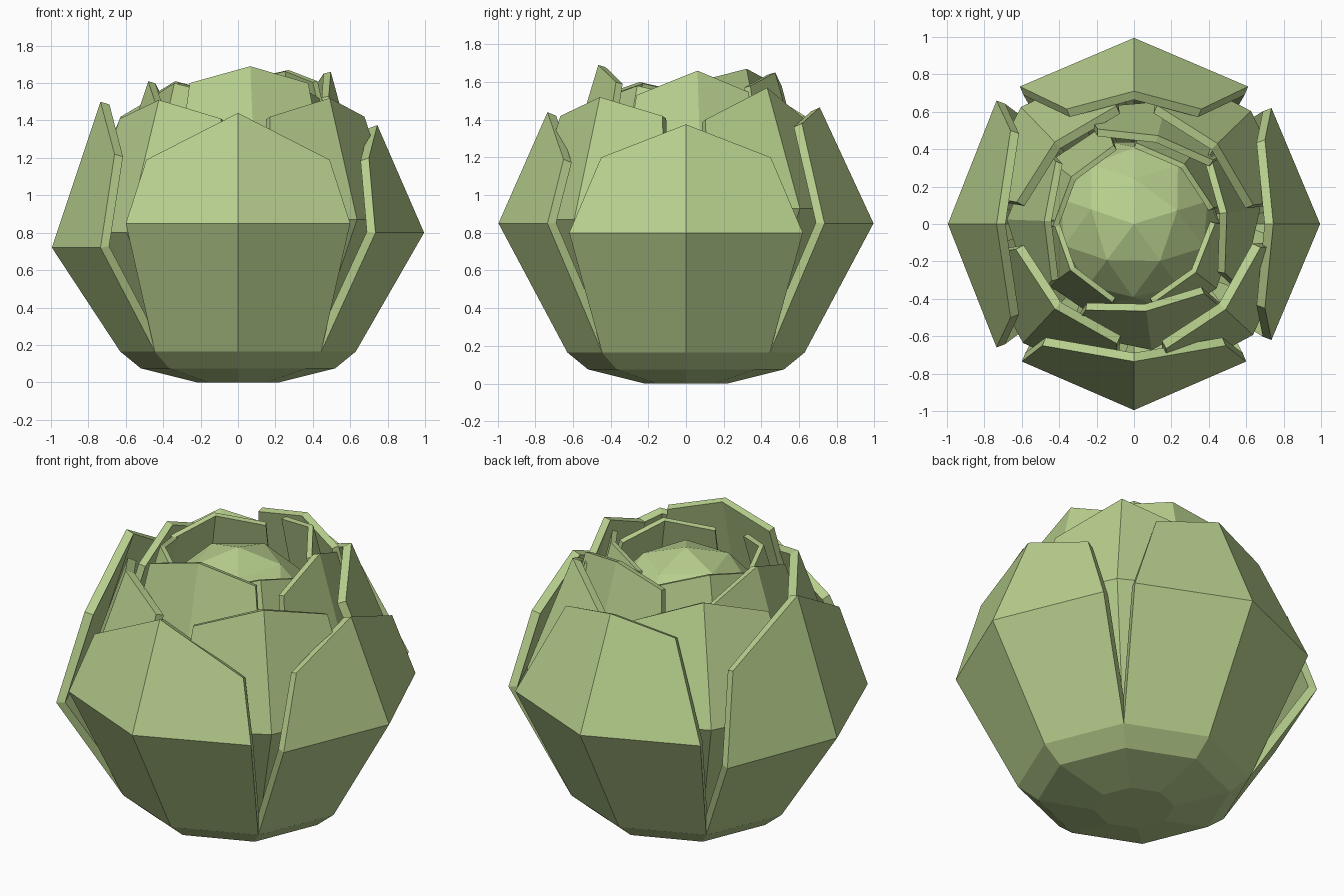
import bpy, bmesh, math
from mathutils import Vector, Matrix

if "Cube" in bpy.data.objects:
    bpy.data.objects.remove(bpy.data.objects["Cube"])

green = bpy.data.materials.new("leaf_green")
green.diffuse_color = (0.48, 0.63, 0.27, 1)
green.use_nodes = True
green.node_tree.nodes["Principled BSDF"].inputs["Base Color"].default_value = green.diffuse_color


def add_object(name, bm):
    bmesh.ops.recalc_face_normals(bm, faces=bm.faces)
    me = bpy.data.meshes.new(name)
    bm.to_mesh(me)
    bm.free()
    me.materials.append(green)
    ob = bpy.data.objects.new(name, me)
    bpy.context.collection.objects.link(ob)
    return ob


def leaf(name, angle, rows, thick=0.05):
    """Creased leaf; each row is (ridge r, ridge z, edge r, half width, edge z)."""
    bm = bmesh.new()
    rot = Matrix.Rotation(math.radians(angle), 3, 'Z')
    grid = []
    for r, z, er, w, ez in rows:
        pts = [(er, -w, ez), (r, 0, z), (er, w, ez)]
        grid.append([bm.verts.new(rot @ Vector(p)) for p in pts])
    for a, b in zip(grid, grid[1:]):
        for i in range(2):
            bm.faces.new((a[i], a[i + 1], b[i + 1], b[i]))
    me = bpy.data.meshes.new(name)
    bm.to_mesh(me)
    bm.free()
    me.materials.append(green)
    ob = bpy.data.objects.new(name, me)
    bpy.context.collection.objects.link(ob)
    m = ob.modifiers.new("thickness", 'SOLIDIFY')
    m.thickness = thick
    m.offset = -1


# Rounded eight-sided base
bm = bmesh.new()
rings = []
for r, z in ((0.22, 0.0), (0.52, 0.075), (0.63, 0.165)):
    rings.append([bm.verts.new((r * math.cos(i * math.pi / 4), r * math.sin(i * math.pi / 4), z))
                  for i in range(8)])
for a, b in zip(rings, rings[1:]):
    for i in range(8):
        j = (i + 1) % 8
        bm.faces.new((a[i], a[j], b[j], b[i]))
bm.faces.new(rings[0])
bm.faces.new(rings[-1])
add_object("base", bm)

# Outer leaves: angle, belly z, belly half width, tip r, tip z, corner (r, half width, z)
outer = [(-90, 0.85, 0.60, 0.735, 1.44, 0.65, 0.49, 1.19),
         (0, 0.80, 0.62, 0.745, 1.375, 0.70, 0.45, 1.20),
         (90, 0.85, 0.61, 0.71, 1.465, 0.615, 0.36, 1.38),
         (180, 0.72, 0.66, 0.735, 1.50, 0.66, 0.50, 1.22)]
for n, (a, bz, bw, tr, tz, cr, cw, cz) in enumerate(outer):
    leaf(f"outer_leaf_{n + 1}", a, [(0.63, 0.165, 0.445, 0.445, 0.165),
                                    (0.995, bz, 0.735, bw, bz),
                                    (tr, tz, cr, cw, cz)])

# Middle leaves fill the diagonal gaps
middle = [(-43, 0.87, 0.67, 1.52, 1.42), (44, 0.93, 0.62, 1.57, 1.40),
          (134, 0.90, 0.61, 1.54, 1.42), (227, 0.80, 0.62, 1.51, 1.41)]
for n, (a, bz, tr, tz, cz) in enumerate(middle):
    leaf(f"middle_leaf_{n + 1}", a, [(0.56, 0.20, 0.40, 0.38, 0.20),
                                     (0.87, bz, 0.70, 0.50, bz),
                                     (tr, tz, tr - 0.09, 0.37, cz)])

# Inner leaves
inner = [(-82, 0.47, 1.69, 1.60), (7, 0.50, 1.66, 1.53),
         (75, 0.49, 1.65, 1.58), (178, 0.48, 1.61, 1.49)]
for n, (a, tr, tz, cz) in enumerate(inner):
    leaf(f"inner_leaf_{n + 1}", a, [(0.48, 0.25, 0.34, 0.32, 0.25),
                                    (0.68, 1.0, 0.53, 0.42, 1.0),
                                    (tr, tz, tr - 0.05, 0.32, cz)], 0.04)

# Heart leaves wrapped around the core
heart = [(-38, 0.42, 1.58), (50, 0.42, 1.67), (143, 0.42, 1.61), (216, 0.42, 1.60)]
for n, (a, tr, tz) in enumerate(heart):
    leaf(f"heart_leaf_{n + 1}", a, [(0.42, 0.35, 0.30, 0.28, 0.35),
                                    (0.56, 1.1, 0.44, 0.34, 1.1),
                                    (tr, tz, tr - 0.08, 0.27, tz - 0.06)], 0.03)

# Faceted round core
bm = bmesh.new()
bmesh.ops.create_icosphere(bm, subdivisions=2, radius=0.46,
                           matrix=Matrix.Translation((0, 0, 1.13)) @ Matrix.Rotation(0.3, 4, 'Z'))
add_object("core", bm)
